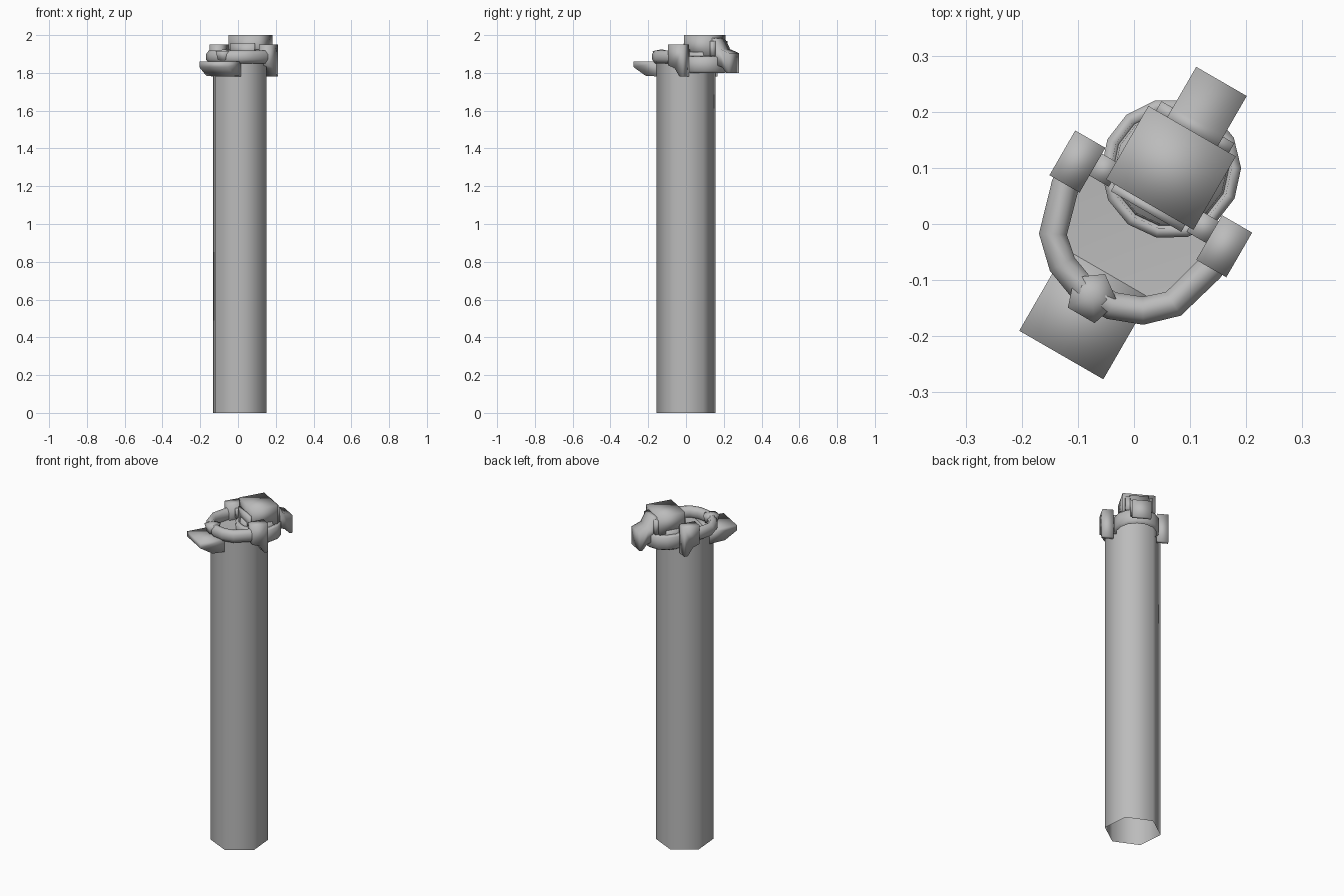
import bpy, bmesh, math
from mathutils import Matrix, Vector

if "Cube" in bpy.data.objects:
    bpy.data.objects.remove(bpy.data.objects["Cube"])

grey = bpy.data.materials.new("plain_grey")
grey.use_nodes = True
grey.diffuse_color = (0.5, 0.5, 0.5, 1)
grey.node_tree.nodes["Principled BSDF"].inputs["Base Color"].default_value = (0.5, 0.5, 0.5, 1)

TURN = Matrix.Rotation(math.radians(-30), 4, "Z")
MID = 0.008  # mirror line of the turned head


def finish(name, bm, smooth=True):
    bmesh.ops.recalc_face_normals(bm, faces=bm.faces)
    bm.transform(TURN)
    mesh = bpy.data.meshes.new(name)
    for f in bm.faces:
        f.smooth = smooth
    bm.to_mesh(mesh)
    bm.free()
    mesh.materials.append(grey)
    ob = bpy.data.objects.new(name, mesh)
    bpy.context.collection.objects.link(ob)
    return ob


def profile(name, points, u0, u1):
    """Extrude a (v, z) outline sideways from u0 to u1."""
    bm = bmesh.new()
    face = bm.faces.new([bm.verts.new((u0, v, z)) for v, z in points])
    new = bmesh.ops.extrude_face_region(bm, geom=[face])["geom"]
    bmesh.ops.translate(bm, vec=(u1 - u0, 0, 0),
                        verts=[g for g in new if isinstance(g, bmesh.types.BMVert)])
    return finish(name, bm)


def block(name, u0, u1, v0, v1, z0, z1):
    return profile(name, [(v0, z0), (v1, z0), (v1, z1), (v0, z1)], u0, u1)


def lathe(name, centre, rings, sides, start=0):
    """Stack of regular polygons given as (radius, z), open at both ends;
    radius zero closes an end to a point."""
    bm = bmesh.new()
    loops = []
    for r, z in rings:
        if r == 0:
            loops.append([bm.verts.new((centre[0], centre[1], z))] * sides)
            continue
        angles = [math.radians(start) + math.tau * i / sides for i in range(sides)]
        loops.append([bm.verts.new((centre[0] + r * math.cos(a),
                                    centre[1] + r * math.sin(a), z)) for a in angles])
    for low, high in zip(loops, loops[1:]):
        for i in range(sides):
            j = (i + 1) % sides
            corners = list(dict.fromkeys([low[i], low[j], high[j], high[i]]))
            bm.faces.new(corners)
    return finish(name, bm)


# Tall six-sided column, open below, with a shallow dished top
lathe("column", (MID, 0.005), [(0.156, 0), (0.156, 1.86)], 6, 5)
lathe("basin", (MID, 0.005), [(0.156, 1.86), (0, 1.85)], 6, 5)

# Front ledge with a bevelled underside
profile("front_ledge", [(-0.267, 1.86), (-0.267, 1.83), (-0.195, 1.785),
                        (-0.1, 1.78), (-0.1, 1.86)], MID - 0.09, MID + 0.083)

# Rim around the front half: a tube following a mirrored path
half = [(0.151, 0.02), (0.149, 0), (0.124, -0.088), (0.083, -0.126), (0.03, -0.146)]
path = half + [(-u, v) for u, v in reversed(half)]
bm = bmesh.new()
loops = []
for i, p in enumerate(path):
    before, after = path[max(i - 1, 0)], path[min(i + 1, len(path) - 1)]
    along = (Vector(after) - Vector(before)).normalized()
    side = Vector((along.y, -along.x))
    loop = []
    for k in range(8):
        a = math.tau * (k + 0.5) / 8
        q = Vector(p) + side * 0.027 * math.cos(a)
        loop.append(bm.verts.new((q.x + MID, q.y, 1.885 + 0.037 * math.sin(a))))
    loops.append(loop)
for low, high in zip(loops, loops[1:]):
    for k in range(8):
        j = (k + 1) % 8
        bm.faces.new((low[k], low[j], high[j], high[k]))
finish("rim", bm)

# Five-sided knob on the front of the rim
lathe("knob", (0, -0.15), [(0, 1.86), (0.035, 1.87), (0.047, 1.915), (0, 1.925)], 5, 90)

# Side brackets and the stubs joining them to the rear drum
for label, s in (("left", 1), ("right", -1)):
    profile(label + "_bracket", [(0, 1.95), (0, 1.84), (0.04, 1.825), (0.07, 1.78),
                                 (0.092, 1.78), (0.092, 1.95)],
            MID + s * 0.12, MID + s * 0.182)
    block(label + "_stub", MID + s * 0.08, MID + s * 0.125, 0.035, 0.08, 1.87, 1.925)

# Rear drum: outer band and raised inner collar
lathe("rear_band", (MID, 0.118), [(0.11, 1.80), (0.125, 1.81), (0.125, 1.88),
                                  (0.108, 1.89), (0.104, 1.87), (0, 1.87)], 14, 5)
lathe("inner_collar", (MID, 0.118), [(0.104, 1.86), (0.1, 1.91), (0, 1.91)], 14, 5)

# Square housing and the small strip across its front
block("housing", -0.083, 0.097, 0.044, 0.195, 1.89, 2.0)
block("front_strip", -0.065, 0.08, 0.03, 0.046, 1.89, 1.955)

# Curved hook at the back and two hinge pads beside it
profile("rear_hook", [(0.19, 1.985), (0.215, 1.98), (0.245, 1.925), (0.298, 1.905),
                      (0.298, 1.80), (0.28, 1.80), (0.255, 1.83), (0.225, 1.84),
                      (0.19, 1.87)], MID - 0.052, MID + 0.052)
for label, s in (("left", 1), ("right", -1)):
    block(label + "_hinge", MID + s * 0.02, MID + s * 0.075, 0.19, 0.214, 1.89, 1.97)
